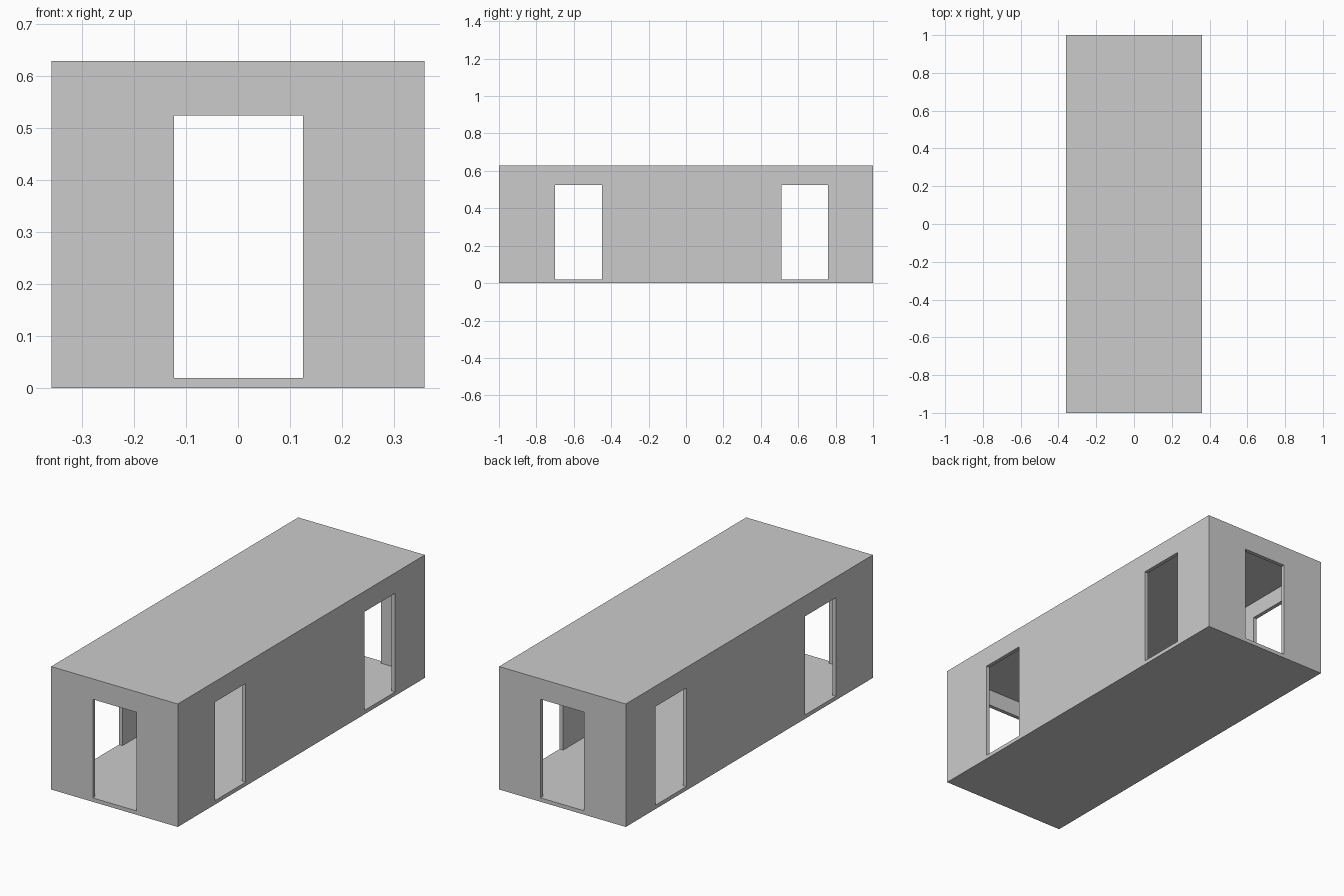
import bpy

if "Cube" in bpy.data.objects:
    bpy.data.objects.remove(bpy.data.objects["Cube"])

HALF_W, HALF_L, HEIGHT = 0.359, 1.0, 0.63
WALL = 0.02                 # wall, floor and roof thickness
DOOR_TOP = 0.525


def box(name, x, y, z):
    """Box from (min, max) ranges along each axis."""
    bpy.ops.mesh.primitive_cube_add(size=1)
    ob = bpy.context.object
    ob.name = name
    ob.location = [(a + b) / 2 for a, b in (x, y, z)]
    ob.scale = [b - a for a, b in (x, y, z)]
    bpy.ops.object.transform_apply(location=True, rotation=False, scale=True)
    return ob


def cut(target, cutter):
    """Subtract the cutter and remove it."""
    mod = target.modifiers.new(cutter.name, 'BOOLEAN')
    mod.operation = 'DIFFERENCE'
    mod.solver = 'EXACT'
    mod.object = cutter
    bpy.context.view_layer.objects.active = target
    bpy.ops.object.modifier_apply(modifier=mod.name)
    bpy.data.objects.remove(cutter, do_unlink=True)


# Outer block
shell = box("container_shell", (-HALF_W, HALF_W), (-HALF_L, HALF_L), (0, HEIGHT))

# Hollow interior
cut(shell, box("interior", (-HALF_W + WALL, HALF_W - WALL),
               (-HALF_L + WALL, HALF_L - WALL), (WALL, HEIGHT - WALL)))

# End doorways, front and back, level with the floor
door_z = (WALL, DOOR_TOP)
cut(shell, box("end_doorways", (-0.123, 0.125), (-1.2, 1.2), door_z))

# Side doorways, each through both long walls
for y in ((-0.70, -0.45), (0.51, 0.76)):
    cut(shell, box("side_doorways", (-0.6, 0.6), y, door_z))
